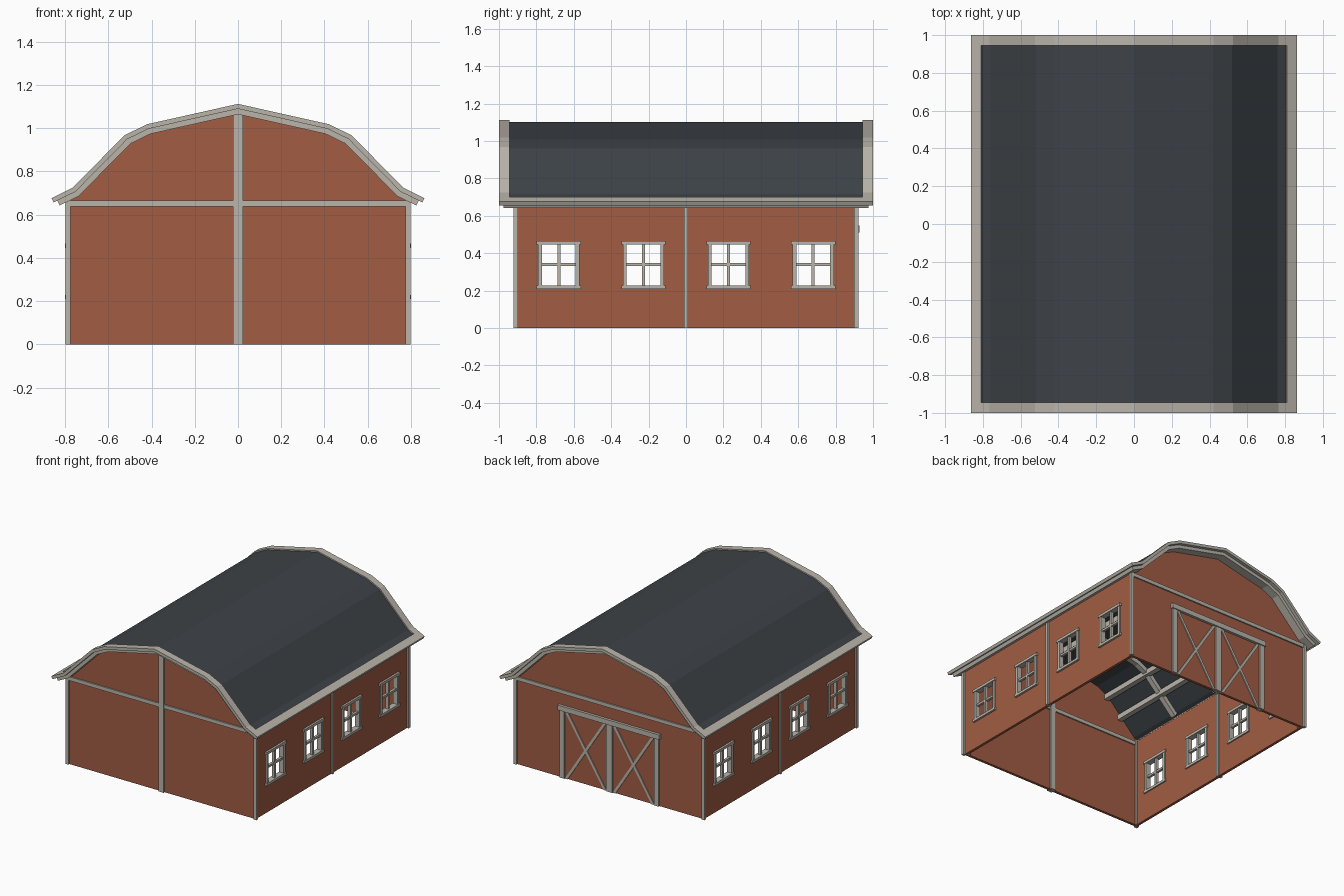
import bpy, bmesh, math
from mathutils import Vector

if "Cube" in bpy.data.objects:
    bpy.data.objects.remove(bpy.data.objects["Cube"])


def material(name, rgb):
    m = bpy.data.materials.new(name)
    m.diffuse_color = (*rgb, 1)
    m.use_nodes = True
    m.node_tree.nodes["Principled BSDF"].inputs["Base Color"].default_value = m.diffuse_color
    return m


RED = material("barn red", (0.36, 0.11, 0.056))
TRIM = material("warm grey trim", (0.49, 0.46, 0.405))
SLATE = material("dark slate", (0.047, 0.055, 0.063))


def finish(name, bm, mat):
    bmesh.ops.recalc_face_normals(bm, faces=bm.faces[:])
    me = bpy.data.meshes.new(name)
    bm.to_mesh(me)
    bm.free()
    me.materials.append(mat)
    ob = bpy.data.objects.new(name, me)
    bpy.context.collection.objects.link(ob)
    return ob


def box(name, x, y, z, mat=TRIM):
    """Box from (min, max) ranges."""
    bm = bmesh.new()
    bmesh.ops.create_cube(bm, size=1)
    for v in bm.verts:
        v.co = [(r[0] + r[1]) / 2 + c * (r[1] - r[0]) for c, r in zip(v.co, (x, y, z))]
    return finish(name, bm, mat)


def prism(name, pts, y0, y1, mat=TRIM):
    """Outline in x, z extruded along y."""
    bm = bmesh.new()
    f = bm.faces.new([bm.verts.new((x, y0, z)) for x, z in pts])
    ext = bmesh.ops.extrude_face_region(bm, geom=[f])["geom"]
    bmesh.ops.translate(bm, vec=(0, y1 - y0, 0),
                        verts=[g for g in ext if isinstance(g, bmesh.types.BMVert)])
    return finish(name, bm, mat)


# Roof curve, from ridge to eave
HALF = [(0, 1.112), (0.42, 1.018), (0.525, 0.967), (0.765, 0.724), (0.862, 0.676)]


def on_eave(x):
    (x0, z0), (x1, z1) = HALF[-2:]
    return x, z0 + (z1 - z0) * (x - x0) / (x1 - x0)


def arch(x_end):
    half = HALF[:-1] + [on_eave(x_end)]
    return [(-x, z) for x, z in half[:0:-1]] + half


def offset(path, d):
    """Move a left-to-right path inwards by d with mitred corners."""
    p = [Vector(q) for q in path]
    normals = []
    for a, b in zip(p, p[1:]):
        t = (b - a).normalized()
        normals.append(Vector((t.y, -t.x)))
    out = []
    for i, q in enumerate(p):
        a, b = normals[max(i - 1, 0)], normals[min(i, len(normals) - 1)]
        m = (a + b).normalized()
        out.append(tuple(q + m * d / m.dot(a)))
    return out


def strip(name, path, d0, d1, y0, y1, mat=TRIM):
    return prism(name, offset(path, d0) + offset(path, d1)[::-1], y0, y1, mat)


# Roof covering
strip("roof", arch(0.815), 0.009, 0.03, -0.95, 0.95, SLATE)

# Gable edge boards, two stepped layers
for label, s in (("front", -1), ("back", 1)):
    strip(label + "_roof_edge", arch(0.862), 0, 0.022, s * 0.945, s * 1.0)
    strip(label + "_under_edge", arch(0.845), 0.022, 0.047, s * 0.895, s * 0.975)

# Eave boards
for label, s in (("left", -1), ("right", 1)):
    for part, a, b, d0, d1, y in (("eave", 0.81, 0.862, 0, 0.022, 0.945),
                                  ("under_eave", 0.785, 0.845, 0.022, 0.047, 0.895)):
        path = [on_eave(a), on_eave(b)]
        if s < 0:
            path = [(-x, z) for x, z in path[::-1]]
        strip(f"{label}_{part}", path, d0, d1, -y, y)

# Gable walls
top = [(-0.785, 0.67)] + offset(arch(0.862), 0.032)[1:-1] + [(0.785, 0.67)]
for label, s in (("front", -1), ("back", 1)):
    prism(label + "_wall", [(-0.785, 0)] + top + [(0.785, 0)], s * 0.888, s * 0.908, RED)

# Side walls with window openings
WINDOWS = (-0.68, -0.227, 0.227, 0.68)
W, Z0, Z1 = 0.095, 0.225, 0.448
ys = [-0.888] + [c + e for c in WINDOWS for e in (-W, W)] + [0.888]
zs = [0, Z0, Z1, 0.675]
for label, s in (("left", -1), ("right", 1)):
    bm = bmesh.new()
    grid = [[bm.verts.new((s * 0.785, y, z)) for z in zs] for y in ys]
    for i in range(len(ys) - 1):
        for j in range(3):
            if i % 2 and j == 1:
                continue
            bm.faces.new([grid[i][j], grid[i + 1][j], grid[i + 1][j + 1], grid[i][j + 1]])
    wall = finish(label + "_wall", bm, RED)
    for p in wall.data.polygons:
        flip = p.normal.x * s < 0
        break
    if flip:
        wall.data.flip_normals()
    mod = wall.modifiers.new("thickness", "SOLIDIFY")
    mod.thickness = 0.02
    mod.offset = -1

    # Window frames, seen inside and out
    def xr(out, inn=0.757):
        return tuple(sorted((s * inn, s * out)))

    for n, c in enumerate(WINDOWS, 1):
        pre = f"{label}_window_{n}_"
        for k, e in (("stile_a", -1), ("stile_b", 1)):
            a, b = c + e * 0.11, c + e * 0.09
            box(pre + k, xr(0.795), (min(a, b), max(a, b)), (0.226, 0.45))
        box(pre + "sill", xr(0.8, 0.755), (c - 0.118, c + 0.118), (0.21, 0.229))
        box(pre + "header", xr(0.8, 0.755), (c - 0.118, c + 0.118), (0.446, 0.466))
        box(pre + "mullion", xr(0.788, 0.765), (c - 0.008, c + 0.008), (0.228, 0.447))
        box(pre + "crossbar", xr(0.786, 0.767), (c - 0.09, c + 0.09), (0.331, 0.347))

    # Posts at the middle and corners of each side
    box(label + "_middle_post", xr(0.797), (-0.012, 0.012), (0, 0.66))
    for end, e in (("front", -1), ("back", 1)):
        box(f"{label}_{end}_corner_post", xr(0.798, 0.775),
            tuple(sorted((e * 0.898, e * 0.921))), (0, 0.68))
        box(f"{label}_{end}_inner_post", xr(0.768, 0.752),
            tuple(sorted((e * 0.872, e * 0.89))), (0, 0.68))

# Gable bands and front post
for label, s in (("front", -1), ("back", 1)):
    box(label + "_band", (-0.776, 0.776), tuple(sorted((s * 0.878, s * 0.918))), (0.637, 0.665))
box("front_post", (-0.022, 0.022), (-0.921, -0.875), (0, 1.07))

# Double barn door on the back wall
Y = (0.88, 0.92)
box("door_header", (-0.425, 0.425), (0.88, 0.928), (0.51, 0.548))
box("door_middle_post", (-0.025, 0.025), Y, (0, 0.51))
for label, s in (("left", -1), ("right", 1)):
    box(label + "_door_post", tuple(sorted((s * 0.375, s * 0.415))), Y, (0, 0.51))
    for k, (za, zb) in (("rising", (0.0, 0.51)), ("falling", (0.51, 0.0))):
        a, b = Vector((s * 0.025, za)), Vector((s * 0.375, zb))
        w = 0.013 * math.hypot(0.35, 0.51) / 0.51  # half width measured along x
        inner, outer = (s * w, 0), (-s * w, 0)
        pts = [a, a + Vector(inner) * 2, b, b + Vector(outer) * 2]
        # hexagon-free parallelogram kept inside the door panel
        pts = [a, a + Vector(inner) * 1.5, b, b + Vector(outer) * 1.5]
        prism(f"{label}_door_{k}_brace", [tuple(p) for p in pts], 0.9, 0.915)

# Interior rafters and purlins
for n, y in enumerate((-0.45, 0, 0.45), 1):
    strip(f"rafter_{n}", arch(0.768), 0.03, 0.062, y - 0.02, y + 0.02)
under = offset(arch(0.768), 0.05)[4:]
mid = ((under[2][0] + under[3][0]) / 2, (under[2][1] + under[3][1]) / 2)
for n, (x, z) in enumerate((under[2], mid), 1):
    for label, s in (("left", -1), ("right", 1)):
        box(f"{label}_purlin_{n}", (s * x - 0.02, s * x + 0.02), (-0.89, 0.89), (z - 0.02, z + 0.02))
box("ridge_beam", (-0.02, 0.02), (-0.874, 0.89), (under[0][1] - 0.025, under[0][1] + 0.015))
